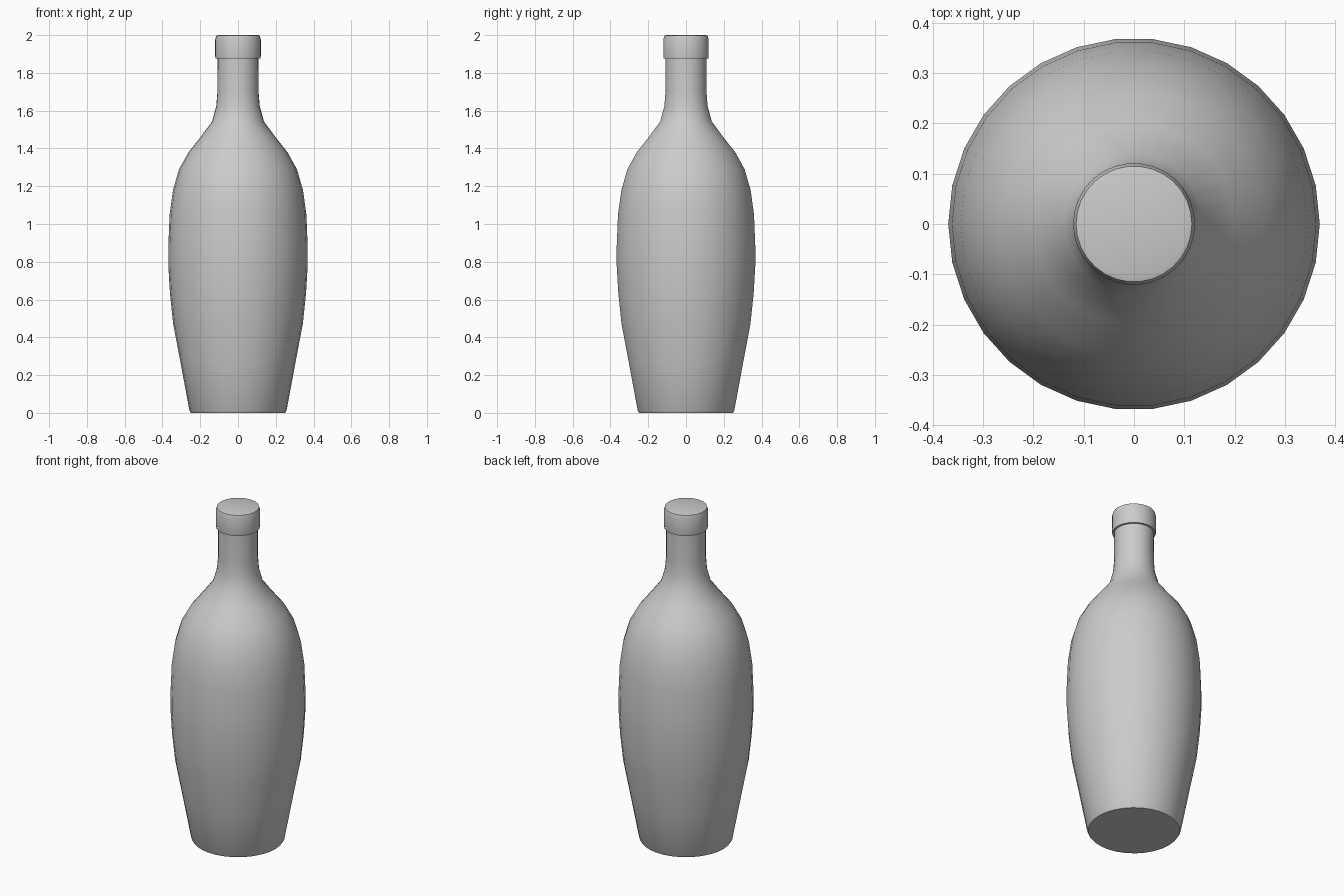
import bpy, bmesh, math

if "Cube" in bpy.data.objects:
    bpy.data.objects.remove(bpy.data.objects["Cube"])

SIDES = 30

# Half profile (radius, height) from base to mouth
PROFILE = [
    (0.25, 0.0), (0.257, 0.012), (0.305, 0.27), (0.343, 0.47), (0.36, 0.63),
    (0.369, 0.78), (0.369, 0.88), (0.362, 1.05), (0.344, 1.18), (0.312, 1.29),
    (0.262, 1.38), (0.2, 1.458), (0.137, 1.543), (0.115, 1.625), (0.109, 1.70),
    (0.108, 1.875),
    # rolled lip around the mouth
    (0.119, 1.875), (0.121, 1.89), (0.121, 1.975), (0.115, 1.997), (0.105, 2.0),
]


def lathe(name, profile, sides):
    """Revolve a half profile round z and cap both ends."""
    bm = bmesh.new()
    rings = []
    for r, z in profile:
        rings.append([bm.verts.new((r * math.cos(math.tau * i / sides),
                                    r * math.sin(math.tau * i / sides), z))
                      for i in range(sides)])
    for low, high in zip(rings, rings[1:]):
        for i in range(sides):
            j = (i + 1) % sides
            bm.faces.new((low[i], low[j], high[j], high[i]))
    bm.faces.new(rings[0][::-1])
    bm.faces.new(rings[-1])
    mesh = bpy.data.meshes.new(name)
    bm.to_mesh(mesh)
    bm.free()
    obj = bpy.data.objects.new(name, mesh)
    bpy.context.collection.objects.link(obj)
    return obj


# Bottle: tapered body, shoulder, neck and lip in one turned surface
bottle = lathe("bottle", PROFILE, SIDES)
bpy.context.view_layer.objects.active = bottle
bottle.select_set(True)
bpy.ops.object.shade_smooth_by_angle(angle=math.radians(50))
